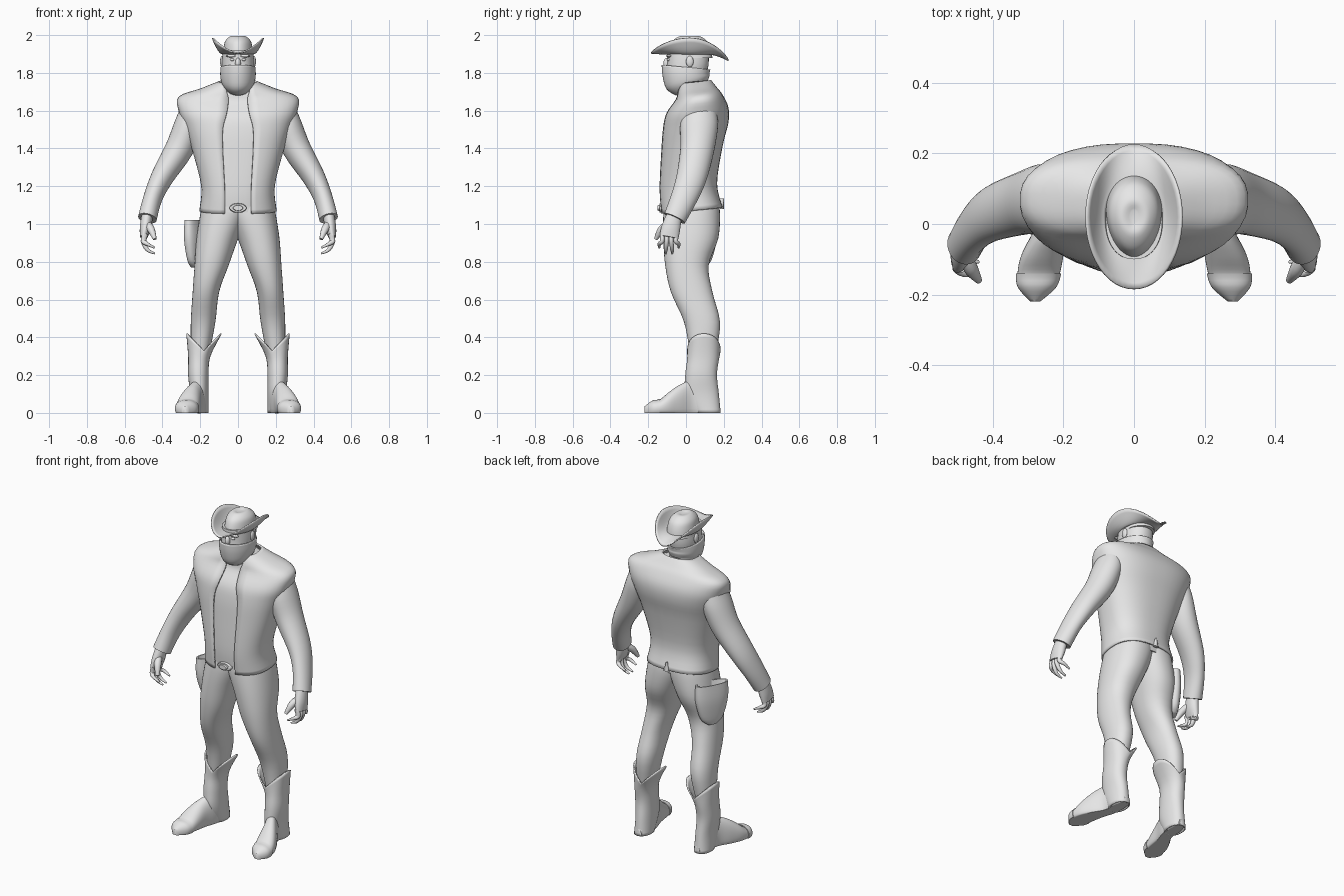
import bpy, bmesh
from math import sin, cos, pi, asin, radians
from mathutils import Vector

if "Cube" in bpy.data.objects:
    bpy.data.objects.remove(bpy.data.objects["Cube"], do_unlink=True)

GREY = (0.8, 0.8, 0.8, 1)
material = bpy.data.materials.new("light grey")
material.use_nodes = True
material.diffuse_color = GREY
material.node_tree.nodes["Principled BSDF"].inputs["Base Color"].default_value = GREY
RIGHT, BACK, UP = Vector((1, 0, 0)), Vector((0, 1, 0)), Vector((0, 0, 1))


def spline(rows, steps=4):
    """Fill in rows of numbers along a smooth curve through the given ones."""
    filled, last = [], len(rows) - 1
    for i in range(last):
        near = [rows[max(0, min(last, i + k))] for k in (-1, 0, 1, 2)]
        for s in range(steps):
            t = s / steps
            filled.append([b + t / 2 * (c - a + t * (2 * a - 5 * b + 4 * c - d + t * (3 * (b - c) + d - a)))
                           for a, b, c, d in zip(*near)])
    return filled + [rows[last]]


def signed_power(value, exponent):
    return abs(value) ** exponent * (1 if value >= 0 else -1)


def ring(centre, width, depth, across=RIGHT, along=BACK, square=2, gap=0, count=40):
    """Superelliptic loop; a gap leaves it open at the front by that half width."""
    start = asin((gap / width) ** (square / 2)) if gap else 0
    steps = count - 1 if gap else count
    points = []
    for i in range(count):
        t = start + 2 * (pi - start) * i / steps
        points.append(Vector(centre) + across * width * signed_power(sin(t), 2 / square)
                      - along * depth * signed_power(cos(t), 2 / square))
    return points


def skin(name, rings, loop=True, caps=True, thick=0, mirror=False):
    """Join successive loops into a smooth surface."""
    bm = bmesh.new()
    rows = [[bm.verts.new(point) for point in points] for points in rings]
    size = len(rows[0])
    for low, high in zip(rows, rows[1:]):
        for i in range(size if loop else size - 1):
            j = (i + 1) % size
            bm.faces.new((low[i], low[j], high[j], high[i]))
    if caps:
        bm.faces.new(reversed(rows[0]))
        bm.faces.new(rows[-1])
    bmesh.ops.recalc_face_normals(bm, faces=bm.faces)
    mesh = bpy.data.meshes.new(name)
    bm.to_mesh(mesh)
    bm.free()
    mesh.shade_smooth()
    mesh.set_sharp_from_angle(angle=radians(50))
    mesh.materials.append(material)
    part = bpy.data.objects.new(name, mesh)
    bpy.context.collection.objects.link(part)
    if mirror:
        part.modifiers.new("Mirror", 'MIRROR')
    if thick:
        solid = part.modifiers.new("Thickness", 'SOLIDIFY')
        solid.thickness, solid.offset = thick, 0


def span_ring(z, left, right, front, back, square=2.2):
    """Level loop filling a range in x and y."""
    return ring(((left + right) / 2, (front + back) / 2, z),
                (right - left) / 2, (back - front) / 2, square=square)


def limb(name, rows, count=32):
    """Mirrored limb along a path: rows of position, width and depth."""
    rows = spline(rows)
    points = [Vector(row[:3]) for row in rows]
    rings = []
    for i, row in enumerate(rows):
        way = (points[min(i + 1, len(points) - 1)] - points[max(i - 1, 0)]).normalized()
        across = (RIGHT - way * way.x).normalized()
        rings.append(ring(points[i], row[3], row[4], across, across.cross(way), count=count))
    skin(name, rings, mirror=True)


def ball(name, place, width, depth, height):
    angles = [pi * (i + 0.2) / 8.4 for i in range(9)]
    skin(name, [ring(Vector(place) - UP * height * cos(u), width * sin(u), depth * sin(u), count=16)
                for u in angles], mirror=place[0] > 0)


# Jacket and shirt: height, y centre, half width, half depth, half opening
torso = spline([(1.07, .03, .2, .16, .07), (1.2, .01, .19, .15, .07), (1.4, .03, .24, .16, .08),
                (1.52, .05, .28, .17, .08), (1.6, .06, .31, .16, .06), (1.67, .07, .31, .12, .05),
                (1.71, .06, .2, .1, .06), (1.75, .05, .1, .08, .07)])
hem_slope = BACK + UP * .1
skin("jacket", [ring((0, y, z), w, d, along=hem_slope, square=2.5, gap=gap) for z, y, w, d, gap in torso],
     loop=False, caps=False, thick=.01)
skin("shirt", [ring((0, y, z - .015), w * .92, d - .01, along=hem_slope, square=2.5)
               for z, y, w, d, gap in torso[2:]])
skin("back_vent", [ring((0, .19, 1.08 + .06 * t), .02 - .02 * t, .01, count=8) for t in (0, .5, .9)])

# Sleeves, palms, fingers and thumbs
limb("sleeves", [(.24, .08, 1.62, .06, .08), (.26, .07, 1.53, .075, .1), (.31, .06, 1.4, .075, .09),
                 (.4, .03, 1.25, .06, .08), (.45, -.01, 1.14, .05, .07), (.48, -.06, 1.03, .05, .06)])
limb("palms", [(.48, -.06, 1.05, .03, .04), (.49, -.08, .98, .03, .05), (.5, -.09, .93, .02, .05)])
for label, k in (("index", -1.5), ("middle", -.5), ("ring", .5), ("little", 1.5)):
    y, tip = k * .024 - .09, .84 + .015 * k * k
    limb(label + "_fingers", [(.49, y, .95, .015, .012), (.5, y, .91, .015, .012),
                              (.48, y + k * .01, tip + .02, .01, .01), (.44, y + k * .01, tip, .005, .005)], 12)
limb("thumbs", [(.48, -.09, 1, .02, .02), (.46, -.13, .97, .02, .02), (.44, -.16, .92, .01, .01)], 12)

# Trousers: height, x range, y range
leg = [(1.13, -.05, .18, -.11, .17), (1.05, -.05, .2, -.12, .18), (.92, 0, .22, -.12, .17),
       (.78, .05, .23, -.11, .12), (.64, .1, .24, -.08, .14), (.48, .12, .25, -.01, .18),
       (.32, .15, .25, .02, .16)]
skin("trousers", [span_ring(*row) for row in spline(leg)], mirror=True)

# Belt and oval buckle
skin("belt", [span_ring(z, -.19, .19, -.12, .17, 2.5) for z in (1.06, 1.1)])
for name, size, front in (("buckle", 1, -.14), ("buckle_centre", .6, -.15)):
    skin(name, [ring((0, y, 1.085), .045 * size * s, .025 * size * s, RIGHT, UP)
                for y, s in ((-.1, 1), (front + .005, 1), (front, .9))])

# Boot shafts peak at the sides and dip front and back
shaft = []
for *span, lift in spline([(0, .16, .25, .05, .18, 0), (.1, .16, .25, 0, .17, 0), (.2, .16, .26, 0, .16, 0),
                           (.28, .15, .26, .01, .17, .02), (.33, .09, .27, .01, .18, .09)]):
    points = span_ring(*span)
    middle = (span[1] + span[2]) / 2
    for p in points:
        p.z += lift * abs(p.x - middle) / (span[2] - middle)
    shaft.append(points)
skin("boot_shafts", shaft, caps=False, thick=.008, mirror=True)


def foot_ring(y, x, width, height, grow=0):
    """Upright loop with a flat sole."""
    points = ring((x, y, height * .35), width + grow, height * .65 + grow, RIGHT, UP, square=2.2)
    for p in points:
        p.z = max(p.z, 0)
    return points


# Feet from heel to toe, with raised toe caps
foot = spline([(.18, .2, .02, .04), (.12, .205, .04, .1), (.04, .21, .04, .17), (-.03, .24, .05, .15),
               (-.09, .26, .06, .11), (-.14, .27, .06, .07), (-.18, .275, .05, .06), (-.22, .28, .01, .03)])
skin("boot_feet", [foot_ring(*row) for row in foot], mirror=True)
skin("toe_caps", [foot_ring(*row, grow=.004) for row in foot[-9:]], mirror=True)

# Open holster wrapping the back of the right hip: height, half width, half depth
pouch = spline([(.77, .02, .03), (.81, .03, .07), (.92, .04, .1), (1.02, .035, .1)])
pocket = [(1.02, .03, .09), (.98, .02, .08)]
turned_across, turned_along = Vector((.9, -.45, 0)), Vector((.45, .9, 0))
skin("holster", [ring((-.225, .07, z), w, d, turned_across, turned_along, 2.4) for z, w, d in pouch + pocket])

# Head, neck and face
skull = [(1.62, .08, -.02, .12), (1.72, .07, -.04, .11), (1.79, .08, -.1, .11),
         (1.85, .085, -.1, .12), (1.92, .08, -.1, .12)]
skin("head", [span_ring(z, -w, w, front, back) for z, w, front, back in spline(skull)])
ball("ears", (.085, .02, 1.86), .01, .02, .03)
ball("eyes", (.03, -.09, 1.87), .012, .012, .008)
ball("brows", (.035, -.09, 1.89), .03, .015, .008)
ball("nose", (0, -.1, 1.85), .015, .02, .03)

# Face scarf, dropping to a point at the front
scarf = spline([(1.83, 0, .088, .125, -.1), (1.79, 0, .09, .12, .05),
                (1.75, .01, .083, .11, .3), (1.72, .03, .06, .08, .45)])
skin("scarf", [ring((0, y, z), w, d, along=BACK + UP * tilt) for z, y, w, d, tilt in scarf],
     caps=False, thick=.008)


def brim_ring(u):
    """Loop of the brim, from the crown at 0 to the rolled edge at 1."""
    points = ring((0, .02, 1.9), .08 + .055 * u, .1 + .105 * u, count=48)
    for p in points:
        side = abs(p.x) / (.08 + .055 * u)
        end = 1.905 if p.y < 0 else 1.865
        edge = end + (1.985 - end) * side ** 1.6
        p.z += (edge - p.z) * u ** 1.7
    return points


# Hat: rolled brim and a crown that narrows to the front
skin("hat_brim", [brim_ring(i / 6) for i in range(7)], caps=False, thick=.007)
crown = [ring((0, .02, z), w, d) for z, w, d in spline(
    [(1.88, .085, .12), (1.93, .08, .11), (1.97, .07, .09), (1.995, .04, .05), (1.99, .01, .02)])]
for points in crown:
    for p in points:
        p.x *= .93 + p.y
skin("hat_crown", crown)
